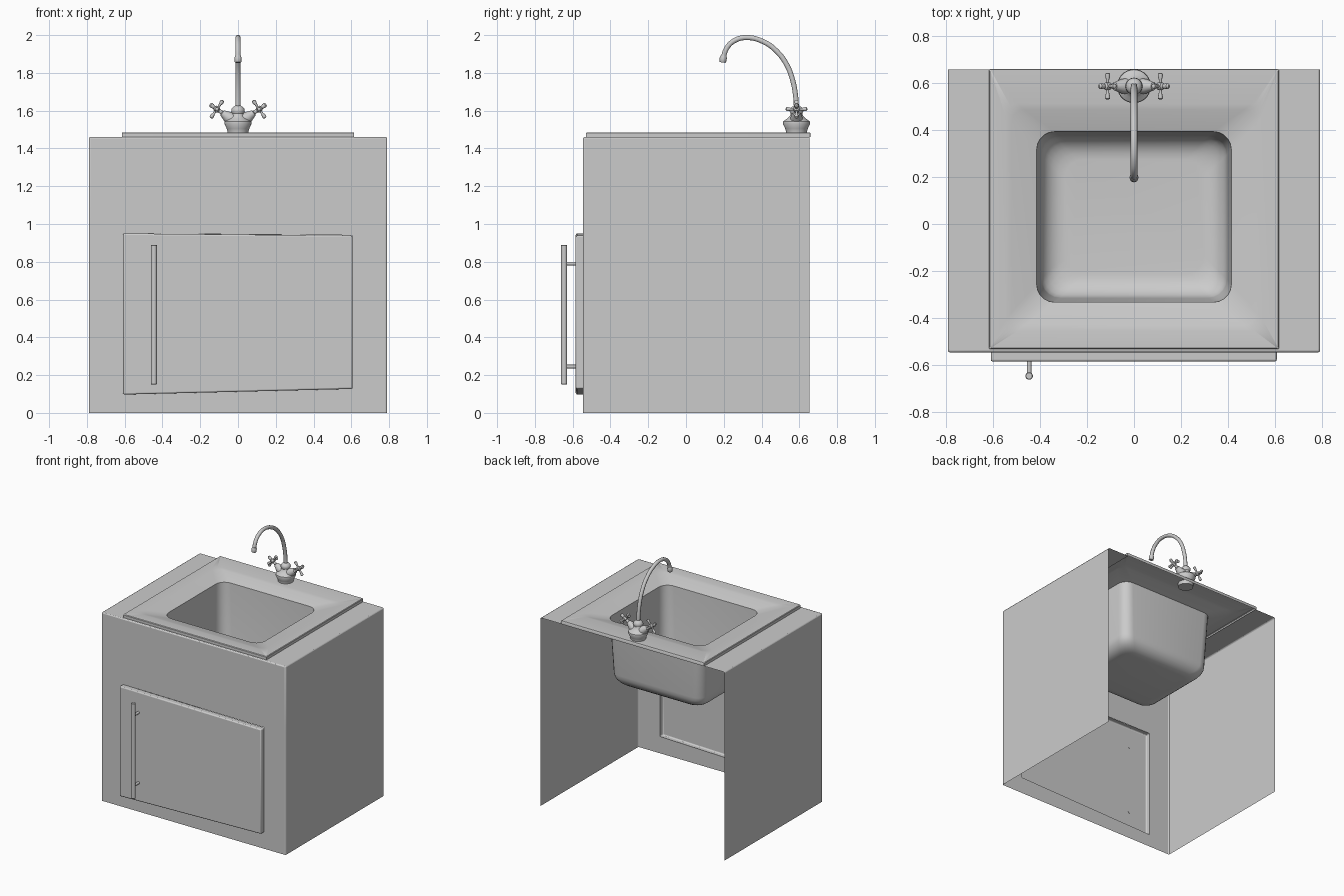
import bpy, bmesh, math
from mathutils import Vector

if "Cube" in bpy.data.objects:
    bpy.data.objects.remove(bpy.data.objects["Cube"])


def finish(name, bm, angle=35, bevel=0):
    me = bpy.data.meshes.new(name)
    bm.to_mesh(me)
    bm.free()
    ob = bpy.data.objects.new(name, me)
    bpy.context.collection.objects.link(ob)
    if bevel:
        m = ob.modifiers.new("bevel", "BEVEL")
        m.width, m.segments, m.limit_method = bevel, 2, "ANGLE"
    bpy.ops.object.select_all(action="DESELECT")
    bpy.context.view_layer.objects.active = ob
    ob.select_set(True)
    bpy.ops.object.shade_smooth_by_angle(angle=math.radians(angle))
    return ob


def loft(name, rings, cap_start=True, cap_end=True, angle=35):
    bm = bmesh.new()
    vs = [[bm.verts.new(p) for p in r] for r in rings]
    n = len(vs[0])
    for a, b in zip(vs, vs[1:]):
        for i in range(n):
            j = (i + 1) % n
            bm.faces.new((a[i], a[j], b[j], b[i]))
    if cap_start:
        bm.faces.new(vs[0][::-1])
    if cap_end:
        bm.faces.new(vs[-1])
    return finish(name, bm, angle)


def lathe(name, start, axis, profile, n=20):
    """Revolve (radius, distance) pairs about an axis."""
    rot = Vector((0, 0, 1)).rotation_difference(Vector(axis))
    rings = [[Vector(start) + rot @ Vector((r * math.cos(2 * math.pi * i / n),
              r * math.sin(2 * math.pi * i / n), d)) for i in range(n)] for r, d in profile]
    return loft(name, rings)


def rounded_rect(hx, y0, y1, r, z, n=5):
    pts = []
    for k, (x, y) in enumerate(((hx - r, y1 - r), (-hx + r, y1 - r), (-hx + r, y0 + r), (hx - r, y0 + r))):
        for i in range(n + 1):
            a = math.pi / 2 * (k + i / n)
            pts.append((x + r * math.cos(a), y + r * math.sin(a), z))
    return pts


# Cabinet: thin sheets, open at back and bottom, with door and sink openings
W, F, B, H = 0.79, -0.545, 0.655, 1.46
xs, ys, zs = (-W, -0.605, 0.605, W), (F, -0.53, B), (0, 0.1, 0.95, H)
bm = bmesh.new()


def quad(*pts):
    bm.faces.new([bm.verts.new(p) for p in pts])


for i in range(3):
    for k in range(3):
        if (i, k) != (1, 1):
            a, b, c, d = xs[i], xs[i + 1], zs[k], zs[k + 1]
            quad((a, F, c), (b, F, c), (b, F, d), (a, F, d))
    for j in range(2):
        a, b, c, d = ys[j], ys[j + 1], zs[i], zs[i + 1]
        quad((W, a, c), (W, b, c), (W, b, d), (W, a, d))
        quad((-W, b, c), (-W, a, c), (-W, a, d), (-W, b, d))
        if (i, j) != (1, 1):
            c, d = xs[i], xs[i + 1]
            quad((c, a, H), (d, a, H), (d, b, H), (c, b, H))
bmesh.ops.remove_doubles(bm, verts=bm.verts, dist=1e-4)
for v in bm.verts:
    if abs(v.co.x - 0.605) < 1e-3 and v.co.y < F + 1e-3:
        v.co.z += 0.03 if abs(v.co.z - 0.1) < 1e-3 else -0.01 if abs(v.co.z - 0.95) < 1e-3 else 0
finish("cabinet", bm, bevel=0.008)

# Door: slightly skewed panel, open at the back
bm = bmesh.new()
outline = ((-0.608, 0.097), (0.606, 0.127), (0.606, 0.938), (-0.608, 0.95))
back = [bm.verts.new((x, F, z)) for x, z in outline]
front = [bm.verts.new((x, -0.584, z)) for x, z in outline]
bm.faces.new(front)
for i in range(4):
    j = (i + 1) % 4
    bm.faces.new((back[i], back[j], front[j], front[i]))
finish("door", bm, bevel=0.008)

# Door handle
lathe("handle_bar", (-0.445, -0.645, 0.15), (0, 0, 1),
      ((0.013, 0), (0.016, 0.003), (0.016, 0.737), (0.013, 0.74)))
for i, z in enumerate((0.245, 0.79)):
    lathe(f"handle_post_{i}", (-0.445, -0.58, z), (0, -1, 0), ((0.01, 0), (0.01, 0.06)), 12)

# Sink: raised slab, sloped rim and deep basin
rings = [rounded_rect(0.615, -0.53, 0.658, 0.004, 1.46),
         rounded_rect(0.615, -0.53, 0.658, 0.004, 1.481),
         rounded_rect(0.611, -0.526, 0.655, 0.004, 1.485),
         rounded_rect(0.545, -0.455, 0.51, 0.05, 1.485),
         rounded_rect(0.52, -0.43, 0.485, 0.055, 1.48),
         rounded_rect(0.413, -0.332, 0.392, 0.075, 1.45)]
for i in range(7):
    a = math.pi / 2 * i / 6
    t = 0.018 + 0.1 * (1 - math.cos(a))
    rings.append(rounded_rect(0.413 - t, -0.332 + t, 0.392 - t, 0.08, 1.03 - 0.1 * math.sin(a)))
loft("sink", rings, cap_start=False, angle=40)

# Tap body
FY = 0.585
lathe("tap_body", (0, FY, 1.455), (0, 0, 1),
      ((0.055, 0), (0.055, 0.035), (0.06, 0.05), (0.072, 0.077), (0.07, 0.088), (0.05, 0.103),
       (0.034, 0.118), (0.031, 0.13), (0.036, 0.142), (0.034, 0.155), (0.024, 0.166), (0.013, 0.172)), 28)

# Spout: swept tube with a nozzle
path = ((0.585, 1.61), (0.58, 1.68), (0.565, 1.76), (0.535, 1.84), (0.48, 1.915), (0.41, 1.965),
        (0.32, 1.987), (0.255, 1.97), (0.215, 1.93), (0.195, 1.87))
cu = bpy.data.curves.new("spout", "CURVE")
cu.dimensions, cu.bevel_depth, cu.bevel_resolution, cu.use_fill_caps = "3D", 0.014, 3, True
cu.resolution_u = 4
sp = cu.splines.new("BEZIER")
sp.bezier_points.add(len(path) - 1)
for p, (y, z) in zip(sp.bezier_points, path):
    p.co = (0, y, z)
    p.handle_left_type = p.handle_right_type = "AUTO"
bpy.context.collection.objects.link(bpy.data.objects.new("spout", cu))
lathe("nozzle", (0, 0.194, 1.855), (0, 0.15, 1),
      ((0.015, 0), (0.018, 0.004), (0.019, 0.025), (0.015, 0.037)), 16)

# Two valves with cross handles
for side, s in (("left", -1), ("right", 1)):
    axis = Vector((s * 0.82, 0, 0.57))
    centre = Vector((s * 0.112, FY, 1.608))
    lathe(f"{side}_valve", centre - axis * 0.1, axis,
          ((0.034, 0), (0.03, 0.03), (0.02, 0.055), (0.018, 0.064), (0.011, 0.068), (0.01, 0.085),
           (0.016, 0.09), (0.016, 0.11), (0.009, 0.116), (0.012, 0.127), (0.012, 0.138), (0.006, 0.145)))
    for k, d in enumerate((Vector((s * -0.57, 0, 0.82)), Vector((0, 1, 0)))):
        half = ((0.004, 0.057), (0.01, 0.053), (0.011, 0.045), (0.007, 0.03), (0.006, 0.012))
        prof = [(r, -t) for r, t in half] + [(r, t) for r, t in half[::-1]]
        lathe(f"{side}_cross_bar_{k}", centre, d, prof, 12)
